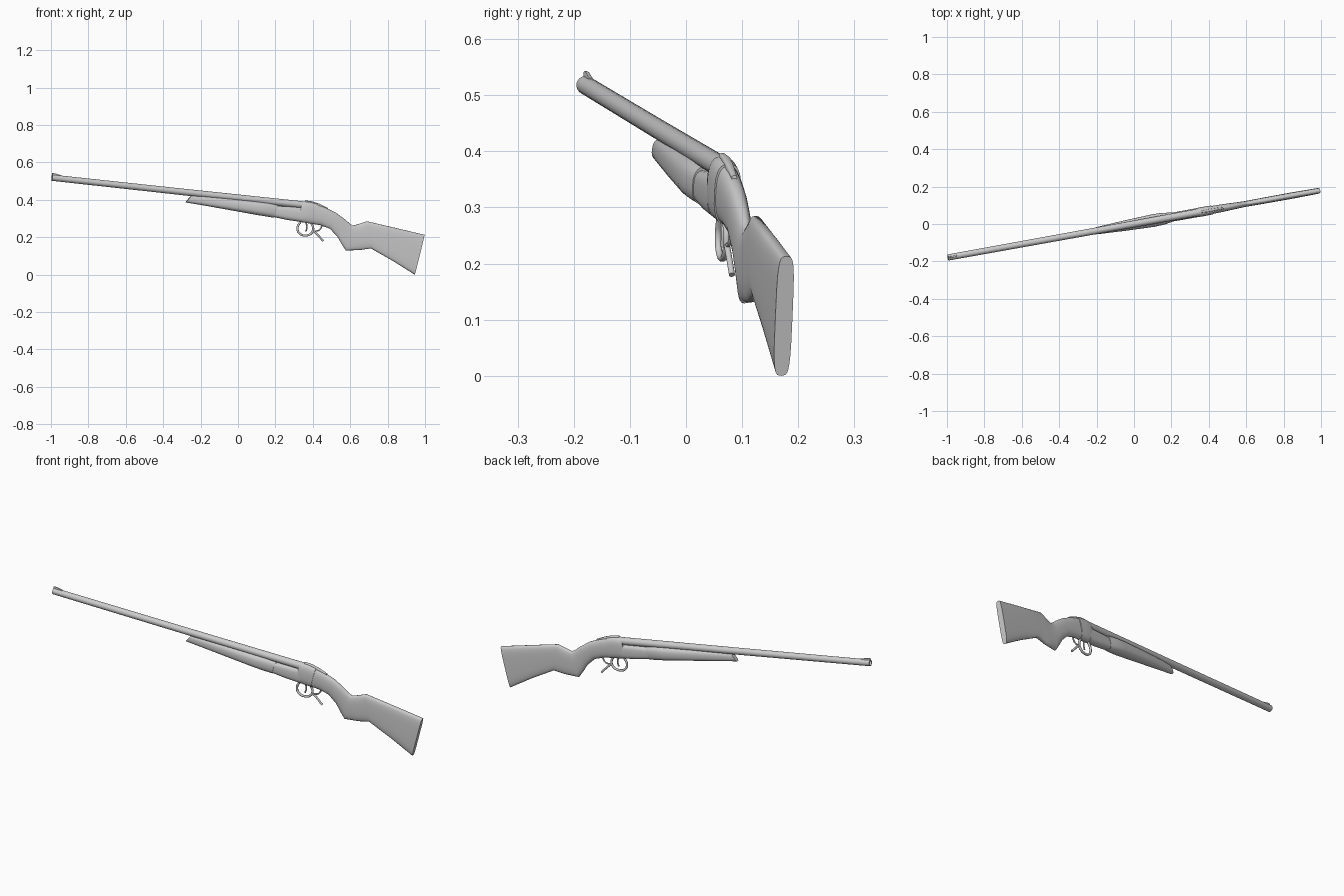
import bpy, bmesh, math
from mathutils import Vector, Matrix

YAW = math.atan(0.18)
STRETCH = 1 / math.cos(YAW)          # front-view x -> length along the gun
TURN = Matrix.Rotation(YAW, 4, 'Z')


def place(x, w, z):
    return TURN @ Vector((x * STRETCH, w, z))


def finish(bm, name, angle=35):
    bmesh.ops.recalc_face_normals(bm, faces=bm.faces)
    mesh = bpy.data.meshes.new(name)
    bm.to_mesh(mesh)
    bm.free()
    ob = bpy.data.objects.new(name, mesh)
    bpy.context.collection.objects.link(ob)
    bpy.context.view_layer.objects.active = ob
    ob.select_set(True)
    bpy.ops.object.shade_smooth_by_angle(angle=math.radians(angle))
    ob.select_set(False)
    return ob


def bridge(bm, rings, cap=True):
    n = len(rings[0])
    for a, b in zip(rings, rings[1:]):
        for i in range(n):
            j = (i + 1) % n
            bm.faces.new((a[i], a[j], b[j], b[i]))
    if cap:
        bm.faces.new(rings[0])
        bm.faces.new(rings[-1])


def loft(name, stations, n=28, angle=35):
    """station: top x, top z, bottom x, bottom z, half width, squareness"""
    bm = bmesh.new()
    rings = []
    for xt, zt, xb, zb, w, p in stations:
        ring = []
        for i in range(n):
            a = 2 * math.pi * i / n
            c, s = math.cos(a), math.sin(a)
            side = math.copysign(abs(c) ** (2 / p), c)
            t = 0.5 + 0.5 * math.copysign(abs(s) ** (2 / p), s)
            ring.append(bm.verts.new(place(xb + (xt - xb) * t, w * side, zb + (zt - zb) * t)))
        rings.append(ring)
    bridge(bm, rings)
    return finish(bm, name, angle)


def strap(name, pts, r, closed=False):
    cu = bpy.data.curves.new(name, 'CURVE')
    cu.dimensions = '3D'
    cu.bevel_depth = r
    cu.bevel_resolution = 3
    cu.resolution_u = 6
    cu.use_fill_caps = True
    sp = cu.splines.new('BEZIER')
    sp.bezier_points.add(len(pts) - 1)
    for bp, (x, z) in zip(sp.bezier_points, pts):
        bp.co = place(x, 0, z)
        bp.handle_left_type = bp.handle_right_type = 'AUTO'
    sp.use_cyclic_u = closed
    ob = bpy.data.objects.new(name, cu)
    bpy.context.collection.objects.link(ob)


# Barrel: tapered tube with an open bore at the muzzle
A, B = (-0.995, 0.518), (0.36, 0.371)
tilt = Vector(((B[0] - A[0]) * STRETCH, 0, B[1] - A[1])).normalized()
up = Vector((-tilt.z, 0, tilt.x))
bm = bmesh.new()
rings = []
for t, r in [(0.25, 0.0125), (0, 0.0125), (0, 0.0165), (0.5, 0.0175), (1, 0.0195)]:
    centre = Vector(((A[0] + (B[0] - A[0]) * t) * STRETCH, 0, A[1] + (B[1] - A[1]) * t))
    rings.append([bm.verts.new(TURN @ (centre + up * r * math.sin(a) + Vector((0, r * math.cos(a), 0))))
                  for a in [2 * math.pi * k / 24 for k in range(24)]])
bridge(bm, rings)
finish(bm, "barrel")

# Front sight: small ramp on the muzzle
loft("front_sight", [
    (-0.993, 0.543, -0.993, 0.528, 0.004, 5),
    (-0.975, 0.541, -0.975, 0.526, 0.004, 5),
    (-0.945, 0.531, -0.945, 0.524, 0.004, 5)], n=12)

# Forend under the barrel, widest near its rear
loft("forend", [
    (-0.250, 0.422, -0.280, 0.386, 0.013, 2.6),
    (-0.180, 0.419, -0.190, 0.371, 0.020, 2.6),
    (-0.040, 0.406, -0.050, 0.346, 0.028, 2.6),
    (0.110, 0.390, 0.100, 0.319, 0.034, 2.6),
    (0.160, 0.384, 0.150, 0.311, 0.032, 2.6),
    (0.212, 0.373, 0.190, 0.304, 0.025, 2.6)])

# Metal block between forend and breech
loft("forend_iron", [
    (0.200, 0.367, 0.185, 0.309, 0.023, 3),
    (0.270, 0.364, 0.260, 0.293, 0.024, 3),
    (0.350, 0.358, 0.340, 0.281, 0.024, 3)])

# Receiver with rounded top
loft("receiver", [
    (0.338, 0.388, 0.322, 0.284, 0.023, 2.8),
    (0.355, 0.391, 0.340, 0.280, 0.025, 2.8),
    (0.385, 0.388, 0.370, 0.275, 0.025, 2.8),
    (0.425, 0.377, 0.400, 0.270, 0.024, 2.8)])

# Stock: wrist, pistol grip, comb and butt
loft("stock", [
    (0.400, 0.382, 0.380, 0.274, 0.022, 2.6),
    (0.460, 0.361, 0.440, 0.264, 0.021, 2.5),
    (0.520, 0.333, 0.490, 0.246, 0.019, 2.4),
    (0.570, 0.297, 0.530, 0.205, 0.017, 2.4),
    (0.595, 0.275, 0.553, 0.165, 0.016, 2.4),
    (0.615, 0.262, 0.576, 0.129, 0.0155, 2.6),
    (0.650, 0.272, 0.650, 0.131, 0.016, 2.8),
    (0.690, 0.285, 0.710, 0.140, 0.0165, 3),
    (0.840, 0.250, 0.830, 0.072, 0.017, 3.4),
    (0.996, 0.213, 0.944, 0.000, 0.0155, 4)], angle=50)

# Opening lever on top of the receiver
loft("top_lever", [
    (0.360, 0.397, 0.360, 0.380, 0.006, 3),
    (0.400, 0.391, 0.400, 0.372, 0.008, 3),
    (0.440, 0.377, 0.440, 0.358, 0.007, 3),
    (0.480, 0.357, 0.480, 0.345, 0.005, 3)], n=16)

# Trigger guard bow, trigger and rear hook
strap("trigger_guard", [(0.335, 0.285), (0.318, 0.250), (0.328, 0.221), (0.360, 0.209),
                        (0.393, 0.222), (0.402, 0.247), (0.392, 0.275)], 0.006)
strap("trigger", [(0.362, 0.282), (0.369, 0.255), (0.362, 0.230)], 0.004)
strap("guard_tail", [(0.452, 0.266), (0.434, 0.238), (0.402, 0.232)], 0.004)
strap("guard_hook", [(0.406, 0.232), (0.428, 0.210), (0.455, 0.180)], 0.0055)
